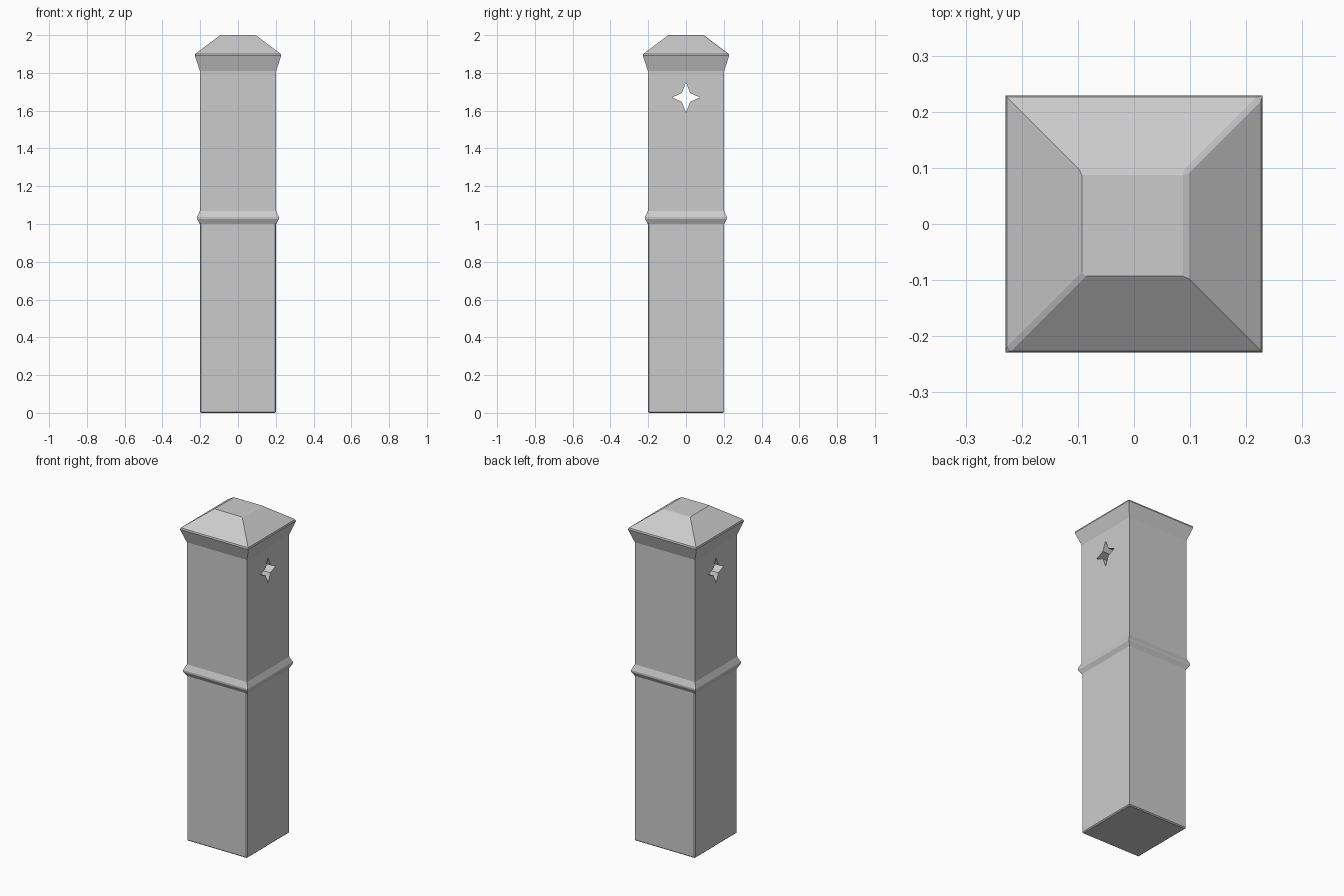
import bpy, bmesh, math

if "Cube" in bpy.data.objects:
    bpy.data.objects.remove(bpy.data.objects["Cube"])

SIGNS = [(1, -1), (1, 1), (-1, 1), (-1, -1)]


def mesh_object(name, bm):
    bmesh.ops.recalc_face_normals(bm, faces=bm.faces[:])
    me = bpy.data.meshes.new(name)
    bm.to_mesh(me)
    bm.free()
    ob = bpy.data.objects.new(name, me)
    bpy.context.collection.objects.link(ob)
    return ob


def loft(bm, rings):
    """Skin closed rings of points, capping both ends."""
    rows = [[bm.verts.new(p) for p in ring] for ring in rings]
    n = len(rows[0])
    for a, b in zip(rows, rows[1:]):
        for i in range(n):
            j = (i + 1) % n
            bm.faces.new((a[i], a[j], b[j], b[i]))
    bm.faces.new(rows[0][::-1])
    bm.faces.new(rows[-1])
    return rows


# Square post: (half width, height) from base through band to capped top
profile = [(0.202, 0), (0.202, 1.0), (0.219, 1.031), (0.202, 1.07),
           (0.202, 1.81), (0.231, 1.897), (0.093, 2.0)]
bm = bmesh.new()
rows = loft(bm, [[(sx * r, sy * r, z) for sx, sy in SIGNS] for r, z in profile])

# Worn chamfers on the base rim, band, cap rim and some corners
worn = [bm.edges.get((rows[k][i], rows[k][(i + 1) % 4]))
        for k in (0, 2, 5) for i in range(4)]
worn += [bm.edges.get((rows[k][i], rows[k + 1][i]))
         for k, i in ((0, 0), (0, 2), (0, 3), (5, 1), (5, 3))]
worn += [bm.edges.get((rows[6][i], rows[6][(i + 1) % 4])) for i in (0, 1)]
bmesh.ops.bevel(bm, geom=worn, offset=0.006, offset_type='OFFSET',
                segments=1, profile=0.5, affect='EDGES', clamp_overlap=True)
post = mesh_object("stone_post", bm)

# Four-pointed star opening, cut right through from side to side
star = []
for i in range(8):
    r = 0.032 if i % 2 else (0.08 if i % 4 else 0.075)
    a = i * math.pi / 4
    star.append((r * math.cos(a), 1.67 + r * math.sin(a)))
bm = bmesh.new()
loft(bm, [[(x, y, z) for y, z in star] for x in (-0.4, 0.4)])
cutter = mesh_object("star_cutter", bm)
cutter.hide_render = True
cutter.hide_set(True)

cut = post.modifiers.new("star_hole", 'BOOLEAN')
cut.operation = 'DIFFERENCE'
cut.solver = 'EXACT'
cut.object = cutter
